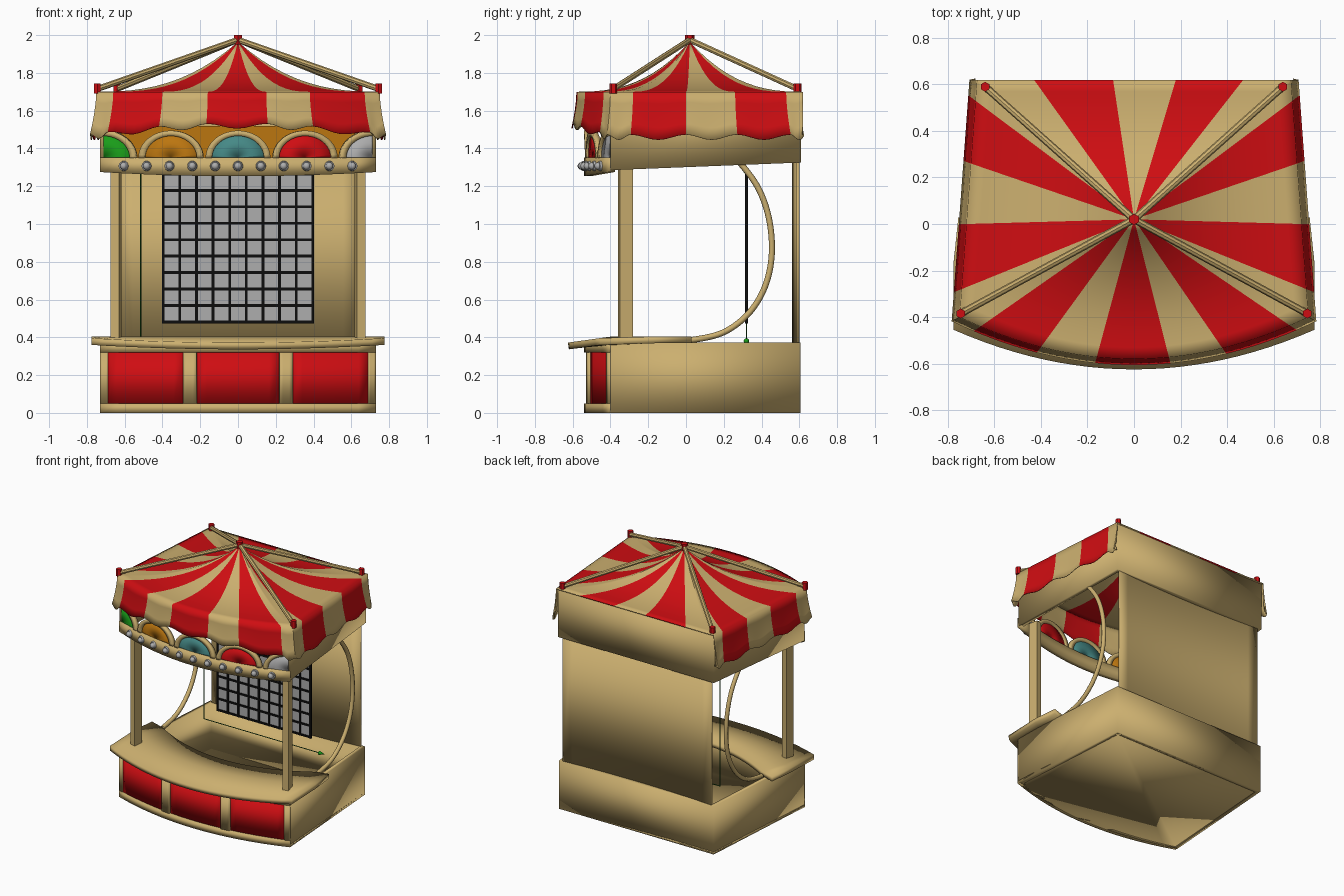
import bpy, bmesh, math
from mathutils import Vector, Matrix

if "Cube" in bpy.data.objects:
    bpy.data.objects.remove(bpy.data.objects["Cube"])


def material(name, rgb):
    m = bpy.data.materials.new(name)
    m.diffuse_color = (*rgb, 1)
    m.use_nodes = True
    m.node_tree.nodes["Principled BSDF"].inputs["Base Color"].default_value = m.diffuse_color
    return m


TAN = material("tan", (0.60, 0.43, 0.16))
RED = material("red", (0.62, 0.004, 0.006))
GREEN = material("green", (0.01, 0.33, 0.01))
ORANGE = material("orange", (0.5, 0.18, 0.005))
TEAL = material("teal", (0.06, 0.25, 0.24))
GREY = material("grey", (0.42, 0.42, 0.42))
BLACK = material("black", (0.004, 0.004, 0.004))
DARK_GREEN = material("dark_green", (0.01, 0.1, 0.01))


def finish(name, bm, mats, thick=0, offset=-1):
    bmesh.ops.remove_doubles(bm, verts=bm.verts, dist=0.0002)
    me = bpy.data.meshes.new(name)
    bm.to_mesh(me)
    bm.free()
    ob = bpy.data.objects.new(name, me)
    bpy.context.collection.objects.link(ob)
    for m in mats:
        me.materials.append(m)
    if thick:
        s = ob.modifiers.new("thickness", "SOLIDIFY")
        s.thickness, s.offset, s.use_even_offset = thick, offset, True
    return ob


def quad(bm, pts, mat=0):
    f = bm.faces.new([bm.verts.new(p) for p in pts])
    f.material_index = mat


def wall(name, path, lo, hi, thick, mat=TAN, closed=False):
    """Upright sheet along a plan path, thickened inward; lo/hi are heights or functions of y."""
    low = lo if callable(lo) else lambda y: lo
    high = hi if callable(hi) else lambda y: hi
    bm = bmesh.new()
    for a, b in zip(path, path[1:] + path[:1] if closed else path[1:]):
        quad(bm, [(*a, low(a[1])), (*b, low(b[1])), (*b, high(b[1])), (*a, high(a[1]))])
    return finish(name, bm, [mat], thick)


def bow(x, w, corner, depth):
    return corner - depth * (1 - (x / w) ** 2)


def curve(x0, x1, w, corner, depth, n=16):
    xs = [x0 + (x1 - x0) * i / n for i in range(n + 1)]
    return [(x, bow(x, w, corner, depth)) for x in xs]


def box(bm, c, s):
    bmesh.ops.create_cube(bm, size=1, matrix=Matrix.Translation(c) @ Matrix.Diagonal((*s, 1)))


def block(name, c, s, mat, turn=0):
    bm = bmesh.new()
    box(bm, (0, 0, 0), s)
    bmesh.ops.transform(bm, verts=bm.verts, matrix=Matrix.Translation(c) @ Matrix.Rotation(turn, 4, "Z"))
    return finish(name, bm, [mat])


def cone(name, p, q, r1, r2, sides, mat):
    p, q = Vector(p), Vector(q)
    m = Matrix.Translation((p + q) / 2) @ (q - p).to_track_quat("Z", "Y").to_matrix().to_4x4()
    bm = bmesh.new()
    bmesh.ops.create_cone(bm, cap_ends=True, segments=sides, radius1=r1, radius2=r2, depth=(q - p).length, matrix=m)
    return finish(name, bm, [mat])


# base: hollow tapered tub with bowed front
base_path = curve(-0.73, 0.73, 0.73, -0.40, 0.115) + [(0.66, 0.605), (-0.66, 0.605)]
wall("base_walls", base_path, 0, 0.372, 0.03, closed=True)
bm = bmesh.new()
quad(bm, [(x, y, 0) for x, y in reversed(base_path)])
finish("base_floor", bm, [TAN], 0.02)

# front frame rails, stiles and red panels
F = (0.73, -0.41, 0.13)
for n, lo, hi in (("bottom", 0, 0.05), ("top", 0.32, 0.372)):
    wall("front_rail_" + n, curve(-0.73, 0.73, *F), lo, hi, 0.025)
for i, (a, b) in enumerate(((-0.73, -0.69), (-0.29, -0.22), (0.22, 0.29), (0.69, 0.73))):
    wall(f"front_stile_{i}", curve(a, b, *F, 4), 0.05, 0.32, 0.025)
for i, (a, b) in enumerate(((-0.69, -0.29), (-0.22, 0.22), (0.29, 0.69))):
    wall(f"front_panel_{i}", curve(a, b, 0.73, -0.405, 0.118, 8), 0.05, 0.32, 0.01, RED)

# counter: curved band whose front lip slopes down
bm = bmesh.new()
outer = curve(-0.775, 0.775, 0.775, -0.455, 0.17, 24)
inner = curve(-0.70, 0.70, 0.70, 0.03, 0.23, 24)
drop = lambda p: (*p, 0.405 - 0.14 * max(0, -0.39 - p[1]))
mid = [(a[0], max(-0.39, b[1] - 0.19)) for a, b in zip(outer, inner)]
inner[0], inner[-1] = (-0.755, 0.03), (0.755, 0.03)
for i in range(24):
    quad(bm, [drop(p) for p in (outer[i], outer[i + 1], mid[i + 1], mid[i])])
    quad(bm, [drop(p) for p in (mid[i], mid[i + 1], inner[i + 1], inner[i])])
finish("counter", bm, [TAN], 0.036)

# posts and curved side braces
arc = [(0.28, 1.33), (0.36, 1.24), (0.425, 1.1), (0.455, 0.95), (0.455, 0.8), (0.42, 0.66),
       (0.35, 0.54), (0.25, 0.45), (0.14, 0.4), (0.02, 0.385)]
for side, s in (("left", -1), ("right", 1)):
    block("post_" + side, (s * 0.645, -0.32, 0.84), (0.045, 0.07, 0.92), TAN, s * 0.2)
    cu = bpy.data.curves.new("brace", "CURVE")
    cu.dimensions = "3D"
    sp = cu.splines.new("NURBS")
    sp.points.add(len(arc) - 1)
    for pt, (y, z) in zip(sp.points, arc):
        pt.co = (s * 0.66, y, z, 1)
    sp.use_endpoint_u = True
    sp.order_u = 3
    cu.bevel_depth, cu.bevel_resolution = 0.016, 2
    cu.materials.append(TAN)
    bpy.context.collection.objects.link(bpy.data.objects.new("side_brace_" + side, cu))

# back wall, slightly hollow in plan
wall("back_wall", [(-x, y) for x, y in curve(-0.635, 0.635, 0.635, 0.60, 0.025)], 0.36, 1.34, 0.015)

# target grid with axis arrows
block("grid_board", (0, 0.322, 0.873), (0.80, 0.006, 0.785), GREY)
bm = bmesh.new()
for i in range(10):
    box(bm, (-0.396 + 0.088 * i, 0.32, 0.873), (0.015, 0.014, 0.80))
    box(bm, (0, 0.32, 0.482 + 0.087 * i), (0.807, 0.014, 0.015))
finish("grid_bars", bm, [BLACK])
cone("upright_axis", (-0.515, 0.32, 0.38), (-0.515, 0.32, 1.28), 0.003, 0.003, 8, DARK_GREEN)
cone("flat_axis", (-0.515, 0.32, 0.38), (0.48, 0.32, 0.38), 0.003, 0.003, 8, DARK_GREEN)
cone("upright_axis_tip", (-0.515, 0.32, 1.27), (-0.515, 0.32, 1.31), 0.015, 0, 12, GREEN)
cone("flat_axis_tip", (0.47, 0.32, 0.38), (0.515, 0.32, 0.38), 0.015, 0, 12, GREEN)

# upper header: sides and back full height, bowed front beam
slope = lambda y: 1.285 + 0.04 * (y + 0.4)
wall("header_sides", [(0.73, -0.40), (0.665, 0.61), (-0.665, 0.61), (-0.73, -0.40)], slope, 1.70, 0.035)
wall("front_beam", curve(-0.73, 0.73, *F), lambda y: 1.275 + 0.17 * (y + 0.41), 1.352, 0.035)
block("header_backing", (0, 0.565, 1.43), (1.24, 0.01, 0.18), ORANGE)

# round lamps along the beam
for i in range(11):
    x = -0.605 + 0.121 * i
    y = bow(x, *F)
    cone(f"lamp_socket_{i}", (x, y, 1.307), (x + 0.008 * x, y - 0.012, 1.307), 0.027, 0.024, 16, GREY)
    bm = bmesh.new()
    bmesh.ops.create_uvsphere(bm, u_segments=14, v_segments=8, radius=0.02,
                              matrix=Matrix.Translation((x, y - 0.014, 1.307)))
    finish(f"lamp_{i}", bm, [GREY])


# coloured arches standing on the beam, halved at the ends
def arch(name, cx, mat, r0, r1, back, thick):
    bm = bmesh.new()
    a0 = math.pi / 2 if cx > 0.6 else 0
    a1 = math.pi / 2 if cx < -0.6 else math.pi
    n = 24

    def at(r, i):
        a = a0 + (a1 - a0) * i / n
        x = cx + r * math.cos(a)
        return (x, bow(x, *F) + back, 1.35 + r * 0.84 * math.sin(a))
    for i in range(n):
        quad(bm, [at(r0, i), at(r1, i), at(r1, i + 1), at(r0, i + 1)])
    finish(name, bm, [mat], thick)


for i, m in enumerate((GREEN, ORANGE, TEAL, RED, GREY)):
    cx = (i - 2) * 0.356
    arch(f"arch_fill_{i}", cx, m, 0.004, 0.142, 0.012, 0.01)
    arch(f"arch_rim_{i}", cx, TAN, 0.138, 0.172, 0, 0.03)

# roof edge, walked anticlockwise, with stripe changes at the knots
side_x = lambda y: 0.675 + 0.075 * (0.62 - y) / 1.02
sections = [
    (lambda t: (t, bow(t, 0.75, -0.40, 0.18)), [-0.75, -0.66, -0.40, -0.16, 0.15, 0.38, 0.67, 0.75]),
    (lambda t: (side_x(t), t), [-0.40, -0.28, 0, 0.26, 0.53, 0.62]),
    (lambda t: (t, 0.62), [0.675, 0.47, 0.18, -0.09, -0.43, -0.675]),
    (lambda t: (-side_x(t), t), [0.62, 0.53, 0.26, 0, -0.28, -0.40])]
APEX = Vector((0, 0.02))
roof, skirt = bmesh.new(), bmesh.new()


def roof_pt(p, t):
    q = APEX.lerp(Vector(p), t)
    return (q.x, q.y, 1.70 + 0.265 * (1 - t) ** 2.5)


def skirt_pt(p, f, k, v):
    # v runs from eave (0) to scalloped hem (1)
    c = 0.06 * (1 - (p[0] / 0.75) ** 2) if k == 0 else 0
    hem = 1.46 + c + 0.014 * math.cos(2 * math.pi * f)
    s = 1 + 0.045 * v ** 1.6
    return (p[0] * s, min(p[1] * s, 0.62), 1.70 + (hem - 1.70) * v)


stripe, N, R = 0, 8, 12
for k, (fn, knots) in enumerate(sections):
    for j, (a, b) in enumerate(zip(knots, knots[1:])):
        stripe += j > 0
        for i in range(N):
            f0, f1 = i / N, (i + 1) / N
            p, q = fn(a + (b - a) * f0), fn(a + (b - a) * f1)
            for r in range(R):
                t0, t1 = max(r / R, 0.01), (r + 1) / R
                quad(roof, [roof_pt(p, t1), roof_pt(q, t1), roof_pt(q, t0), roof_pt(p, t0)], stripe % 2)
            if k != 2:
                for r in range(4):
                    v0, v1 = r / 4, (r + 1) / 4
                    quad(skirt, [skirt_pt(p, f0, k, v1), skirt_pt(q, f1, k, v1),
                                 skirt_pt(q, f1, k, v0), skirt_pt(p, f0, k, v0)], stripe % 2)
finish("striped_roof", roof, [TAN, RED], 0.006)
finish("striped_valance", skirt, [TAN, RED], 0.006)

# roof poles and red finials
for n, x, y in (("front_left", -0.745, -0.385), ("front_right", 0.745, -0.385),
                ("back_left", -0.64, 0.59), ("back_right", 0.64, 0.59)):
    cone("roof_pole_" + n, (x, y, 1.715), (0, 0.02, 1.975), 0.016, 0.016, 8, TAN)
    cone("finial_" + n, (x, y, 1.69), (x, y, 1.745), 0.021, 0.021, 6, RED)
cone("finial_top", (0, 0.02, 1.95), (0, 0.02, 2.0), 0.024, 0.024, 6, RED)

# smooth shading with sharp edges kept
for ob in bpy.context.scene.objects:
    if ob.type == "MESH":
        ob.select_set(True)
        bpy.context.view_layer.objects.active = ob
bpy.ops.object.shade_smooth_by_angle(angle=math.radians(35))
